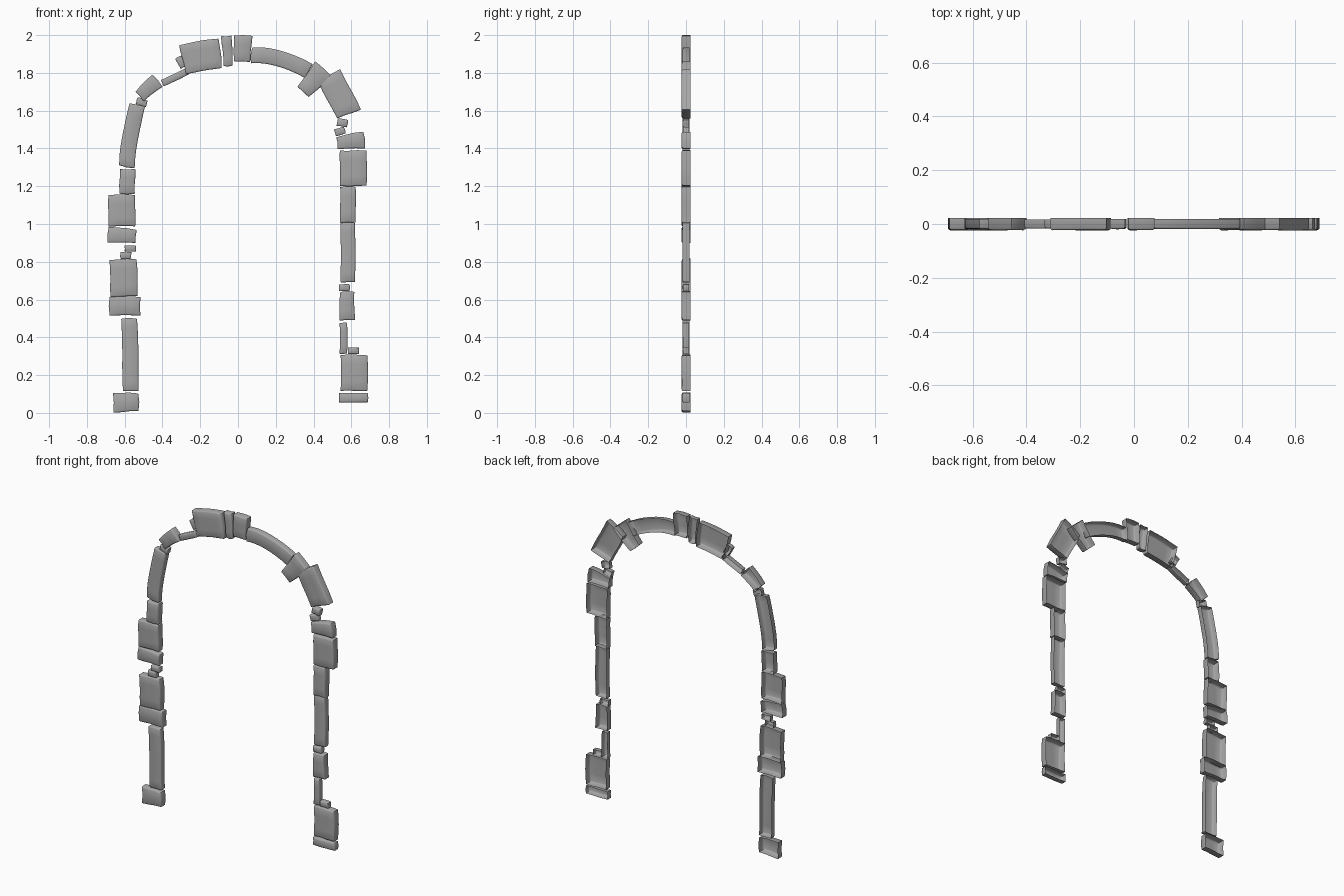
import bpy, bmesh, math, random

if "Cube" in bpy.data.objects:
    bpy.data.objects.remove(bpy.data.objects["Cube"])

random.seed(4)

# Each stone: x, z, width, height, rotation, then optional
# wedge (right end taller), flare (top wider), bend (arched along its width)
LEFT = [
    (-.592, .056, .135, .1, 1, -.12),
    (-.571, .308, .085, .388, 1.5),
    (-.6, .566, .165, .1, 0),
    (-.605, .715, .145, .198, 1.5),
    (-.594, .833, .058, .036, 0),
    (-.57, .87, .06, .032, 0),
    (-.615, .94, .15, .078, -4, -.2),
    (-.615, 1.072, .143, .168, 0),
    (-.586, 1.224, .082, .132, -1),
    (-.56, 1.466, .336, .085, 80.6, 0, 0, .01),
]
CROWN = [
    (-.51, 1.645, .057, .038, -18),
    (-.474, 1.719, .128, .076, 42, .25),
    (-.333, 1.777, .15, .037, 26),
    (-.302, 1.857, .037, .062, 28),
    (-.193, 1.889, .205, .159, 9.5, 0, .1),
    (-.056, 1.915, .052, .16, 3, 0, .2),
    (.024, 1.929, .092, .14, -2, 0, .13),
    (.222, 1.85, .32, .084, -15.4, 0, .1, .025),
    (.4, 1.76, .1, .165, -41, 0, .36),
    (.535, 1.684, .23, .136, -63, 0, .13),
]
RIGHT = [
    (.553, 1.536, .056, .04, -8),
    (.54, 1.49, .055, .038, 15),
    (.598, 1.438, .147, .078, 6, .35),
    (.611, 1.295, .143, .189, 0),
    (.582, 1.103, .083, .192, 0),
    (.582, .85, .078, .318, 0),
    (.563, .663, .058, .036, 0),
    (.577, .567, .079, .153, 0, 0, -.1),
    (.559, .395, .04, .165, 0),
    (.611, .329, .058, .034, 0),
    (.616, .212, .143, .192, 0),
    (.612, .08, .154, .05, 0),
]

grey = bpy.data.materials.new("dark_stone")
grey.diffuse_color = (.38, .38, .38, 1)
grey.use_nodes = True
grey.node_tree.nodes["Principled BSDF"].inputs["Base Color"].default_value = grey.diffuse_color


def steps(size, r):
    """Positions across a stone, with a rounded border of width r."""
    n = max(2, round(size / .045))
    inner = [r + (size - 2 * r) * i / n for i in range(n + 1)]
    return [p - size / 2 for p in [0, r * .35] + inner + [size - r * .35, size]]


def stone(name, x, z, w, h, rot, wedge=0, flare=0, bend=0):
    small = min(w, h)
    half = .023 if small > .07 and max(w, h) < .25 and w * h > .009 else .019
    if small < .045:
        half = .017
    r = min(.008, small * .18)
    us, vs = steps(w, r), steps(h, r)
    ca, sa = math.cos(math.radians(rot)), math.sin(math.radians(rot))
    k = .002 if small > .05 else .001
    ph = [random.uniform(0, 6.28) for _ in range(4)]
    # Rounded front face as a gently uneven grid
    bm = bmesh.new()
    grid = []
    for u in us:
        row = []
        for v in vs:
            edge = min(w / 2 - abs(u), h / 2 - abs(v)) / r
            y = -half + r * .8 * (1 - min(1, max(0, edge))) ** 2
            s, t = 2 * u / w, 2 * v / h
            corner = 1 - .02 * (s * t) ** 4
            pu = u * (1 + flare * t / 2) * corner + k * math.sin(3 * t + ph[0]) * s * s
            pv = v * (1 + wedge * s / 2) * corner + k * math.sin(3 * s + ph[1]) * t * t
            pv += bend * (1 - s * s)
            y += .0007 * math.sin(2 * s + ph[2]) * math.sin(2 * t + ph[3])
            row.append(bm.verts.new((x + pu * ca - pv * sa, y, z + pu * sa + pv * ca)))
        grid.append(row)
    for a, b in zip(grid, grid[1:]):
        for j in range(len(vs) - 1):
            bm.faces.new((a[j], b[j], b[j + 1], a[j + 1]))
    # Side walls run to the open back
    rim = [e for e in bm.edges if e.is_boundary]
    for g in bmesh.ops.extrude_edge_only(bm, edges=rim)["geom"]:
        if isinstance(g, bmesh.types.BMVert):
            g.co.y = half
    bmesh.ops.recalc_face_normals(bm, faces=bm.faces)
    bm.normal_update()
    if grid[len(us) // 2][len(vs) // 2].normal.y > 0:
        bmesh.ops.reverse_faces(bm, faces=bm.faces)
    me = bpy.data.meshes.new(name)
    bm.to_mesh(me)
    bm.free()
    me.materials.append(grey)
    ob = bpy.data.objects.new(name, me)
    bpy.context.collection.objects.link(ob)
    ob.select_set(True)
    bpy.context.view_layer.objects.active = ob


# Left jamb, arch crown and right jamb
for part, rows in (("left_jamb", LEFT), ("arch_crown", CROWN), ("right_jamb", RIGHT)):
    for i, row in enumerate(rows, 1):
        stone(f"{part}_stone_{i:02d}", *row)
bpy.ops.object.shade_smooth_by_angle(angle=math.radians(40))
